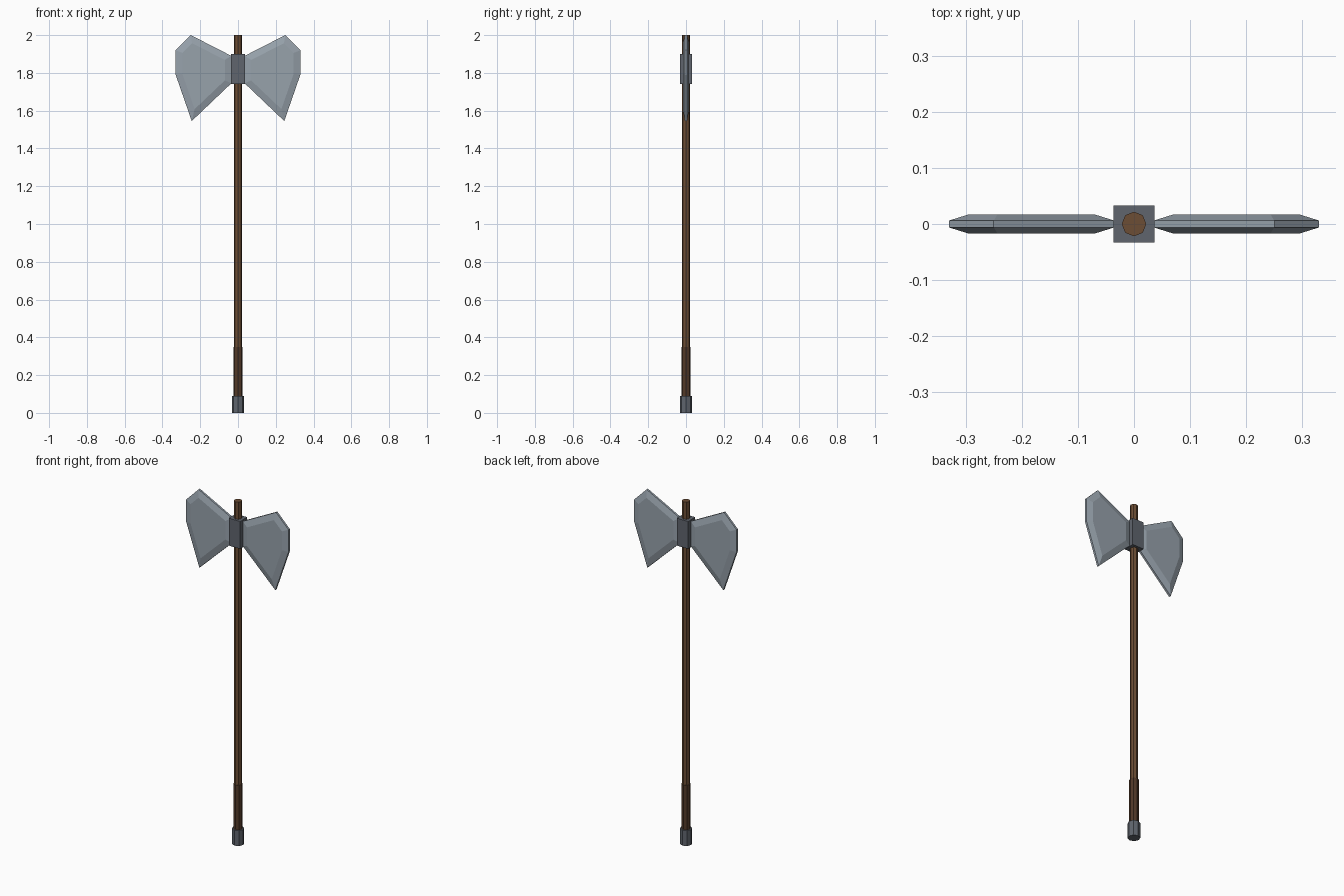
import bpy
import bmesh

if "Cube" in bpy.data.objects:
    bpy.data.objects.remove(bpy.data.objects["Cube"], do_unlink=True)


def material(name, colour):
    mat = bpy.data.materials.new(name)
    mat.use_nodes = True
    mat.diffuse_color = (*colour, 1)
    mat.node_tree.nodes["Principled BSDF"].inputs["Base Color"].default_value = (*colour, 1)
    return mat


blade_steel = material("blade steel", (0.31, 0.36, 0.41))
dark_iron = material("dark iron", (0.115, 0.13, 0.155))
brown_wood = material("brown wood", (0.15, 0.075, 0.035))
dark_leather = material("dark leather", (0.085, 0.042, 0.022))


def rod(name, radius, bottom, top, mat):
    """Flat-sided octagonal rod between two heights."""
    bpy.ops.mesh.primitive_cylinder_add(
        vertices=8, radius=radius, depth=top - bottom, location=(0, 0, (bottom + top) / 2))
    obj = bpy.context.object
    obj.name = name
    obj.data.materials.append(mat)


# Shaft, grip wrap and butt cap
rod("handle", 0.022, 0.02, 2.0, brown_wood)
rod("grip", 0.025, 0.08, 0.35, dark_leather)
rod("pommel", 0.033, 0.0, 0.09, dark_iron)

# Socket block holding the blades
bpy.ops.mesh.primitive_cube_add(size=1, location=(0, 0, 1.82))
socket = bpy.context.object
socket.name = "socket"
socket.scale = (0.073, 0.066, 0.16)
socket.data.materials.append(dark_iron)

# Blade outline from the socket round the cutting edge
outline = [(0.035, 1.89), (0.25, 2.0), (0.33, 1.92),
           (0.33, 1.79), (0.245, 1.545), (0.035, 1.745)]
rim, cheek, bevel = 0.006, 0.017, 0.035


def blade(name, side):
    bm = bmesh.new()
    base = bm.faces.new([bm.verts.new((side * x, -rim, z)) for x, z in outline])
    ext = bmesh.ops.extrude_face_region(bm, geom=[base], use_keep_orig=True)
    for v in ext["geom"]:
        if isinstance(v, bmesh.types.BMVert):
            v.co.y = rim
    bmesh.ops.recalc_face_normals(bm, faces=bm.faces)
    # Raise a flat cheek on both broad faces, leaving a wide bevel
    for face in [f for f in bm.faces if abs(f.normal.y) > 0.9]:
        sign = 1 if face.normal.y > 0 else -1
        bmesh.ops.inset_region(bm, faces=[face], thickness=bevel,
                               use_even_offset=True, use_boundary=True)
        for v in face.verts:
            v.co.y = sign * cheek
    mesh = bpy.data.meshes.new(name)
    bm.to_mesh(mesh)
    bm.free()
    mesh.materials.append(blade_steel)
    bpy.context.collection.objects.link(bpy.data.objects.new(name, mesh))


blade("left_blade", 1)
blade("right_blade", -1)
